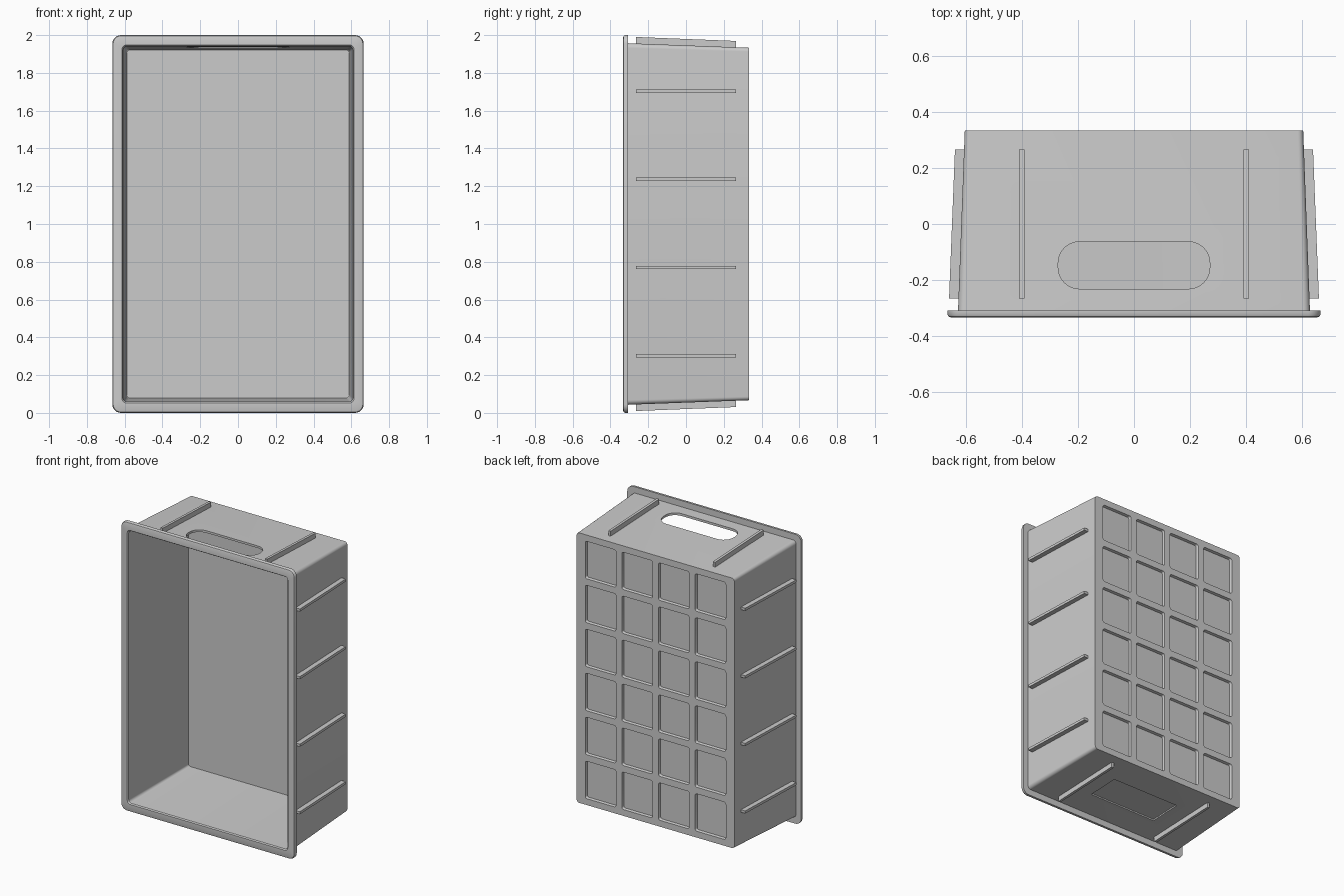
import bpy, bmesh, math

if "Cube" in bpy.data.objects:
    bpy.data.objects.remove(bpy.data.objects["Cube"])

def rounded_rect(hu, hv, r, n=6):
    """Outline of a rounded rectangle, counter-clockwise."""
    pts = []
    for k, (su, sv) in enumerate([(1, 1), (-1, 1), (-1, -1), (1, -1)]):
        for i in range(n + 1):
            a = math.pi / 2 * (k + i / n)
            pts.append((su * (hu - r) + r * math.cos(a), sv * (hv - r) + r * math.sin(a)))
    return pts

def add_loft(bm, rings, place):
    """Skin rings (half_u, half_v, radius, w), cap both ends; place maps u,v,w to xyz."""
    loops = [[bm.verts.new(place(u, v, w)) for u, v in rounded_rect(hu, hv, r)]
             for hu, hv, r, w in rings]
    faces = [bm.faces.new(loops[0]), bm.faces.new(loops[-1])]
    for a, b in zip(loops, loops[1:]):
        for i in range(len(a)):
            j = (i + 1) % len(a)
            faces.append(bm.faces.new((a[i], a[j], b[j], b[i])))
    bmesh.ops.recalc_face_normals(bm, faces=faces)

def finish(bm, name, smooth=False):
    me = bpy.data.meshes.new(name)
    bm.to_mesh(me)
    bm.free()
    ob = bpy.data.objects.new(name, me)
    bpy.context.collection.objects.link(ob)
    return ob

def cut(target, cutter):
    cutter.hide_render = True
    mod = target.modifiers.new("cut", 'BOOLEAN')
    mod.operation, mod.solver, mod.object = 'DIFFERENCE', 'EXACT', cutter
    bpy.context.view_layer.objects.active = target
    bpy.ops.object.modifier_apply(modifier=mod.name)
    bpy.data.objects.remove(cutter)

# Tapered shell: inner floor -> mouth -> flat rim -> outer wall -> back
bm = bmesh.new()
add_loft(bm, [
    (0.588, 0.922, 0.015, 0.300),
    (0.608, 0.941, 0.020, -0.325),
    (0.614, 0.947, 0.022, -0.333),
    (0.652, 0.987, 0.035, -0.333),
    (0.661, 0.996, 0.042, -0.330),
    (0.665, 1.000, 0.045, -0.322),
    (0.665, 1.000, 0.045, -0.308),
    (0.627, 0.957, 0.025, -0.308),
    (0.603, 0.933, 0.020, 0.333),
], lambda u, v, w: (u, w, 1 + v))
crate = finish(bm, "crate_shell")

# Grid of shallow pockets in the back face
bm = bmesh.new()
for i in range(4):
    for k in range(6):
        cx, cz = (i - 1.5) * 0.28, 1 + (k - 2.5) * 0.304
        add_loft(bm, [(0.113, 0.125, 0.012, 0.315), (0.120, 0.132, 0.014, 0.345)],
                 lambda u, v, w: (cx + u, w, cz + v))
cut(crate, finish(bm, "pocket_cutter"))

# Hand hole through the top wall
bm = bmesh.new()
add_loft(bm, [(0.27, 0.084, 0.075, 1.85), (0.27, 0.084, 0.075, 1.98)],
         lambda u, v, w: (u, v - 0.147, w))
cut(crate, finish(bm, "hand_hole_cutter"))

# Shallow label recess under the bottom wall, following its slope
bm = bmesh.new()
add_loft(bm, [(0.26, 0.115, 0.003, 0.0), (0.26, 0.115, 0.003, 0.064)],
         lambda u, v, w: (u, v, w + 0.0374 * v))
cut(crate, finish(bm, "label_recess_cutter"))

bpy.ops.object.select_all(action='DESELECT')
crate.select_set(True)
bpy.context.view_layer.objects.active = crate
bpy.ops.object.shade_smooth_by_angle(angle=math.radians(30))

# Outer ribs: a sloped strip profile (outward distance, y), given thickness
def rib(name, profile, place, half=0.009):
    bm = bmesh.new()
    a = [bm.verts.new(place(d, y, -half)) for d, y in profile]
    b = [bm.verts.new(place(d, y, half)) for d, y in profile]
    bm.faces.new(a)
    bm.faces.new(b)
    for i in range(len(a)):
        j = (i + 1) % len(a)
        bm.faces.new((a[i], a[j], b[j], b[i]))
    bmesh.ops.recalc_face_normals(bm, faces=bm.faces)
    finish(bm, name)

side_profile = [(0.617, -0.265), (0.659, -0.265), (0.638, 0.265), (0.598, 0.265)]
end_profile = [(d + 0.331, y) for d, y in side_profile]
for s in (-1, 1):
    for k in range(4):
        z = 1.003 + (k - 1.5) * 0.467
        rib("side_rib", side_profile, lambda d, y, t: (s * d, y, z + t))
    for x in (-0.4, 0.4):
        rib("end_rib", end_profile, lambda d, y, t: (x + t, y, 1 + s * d))
